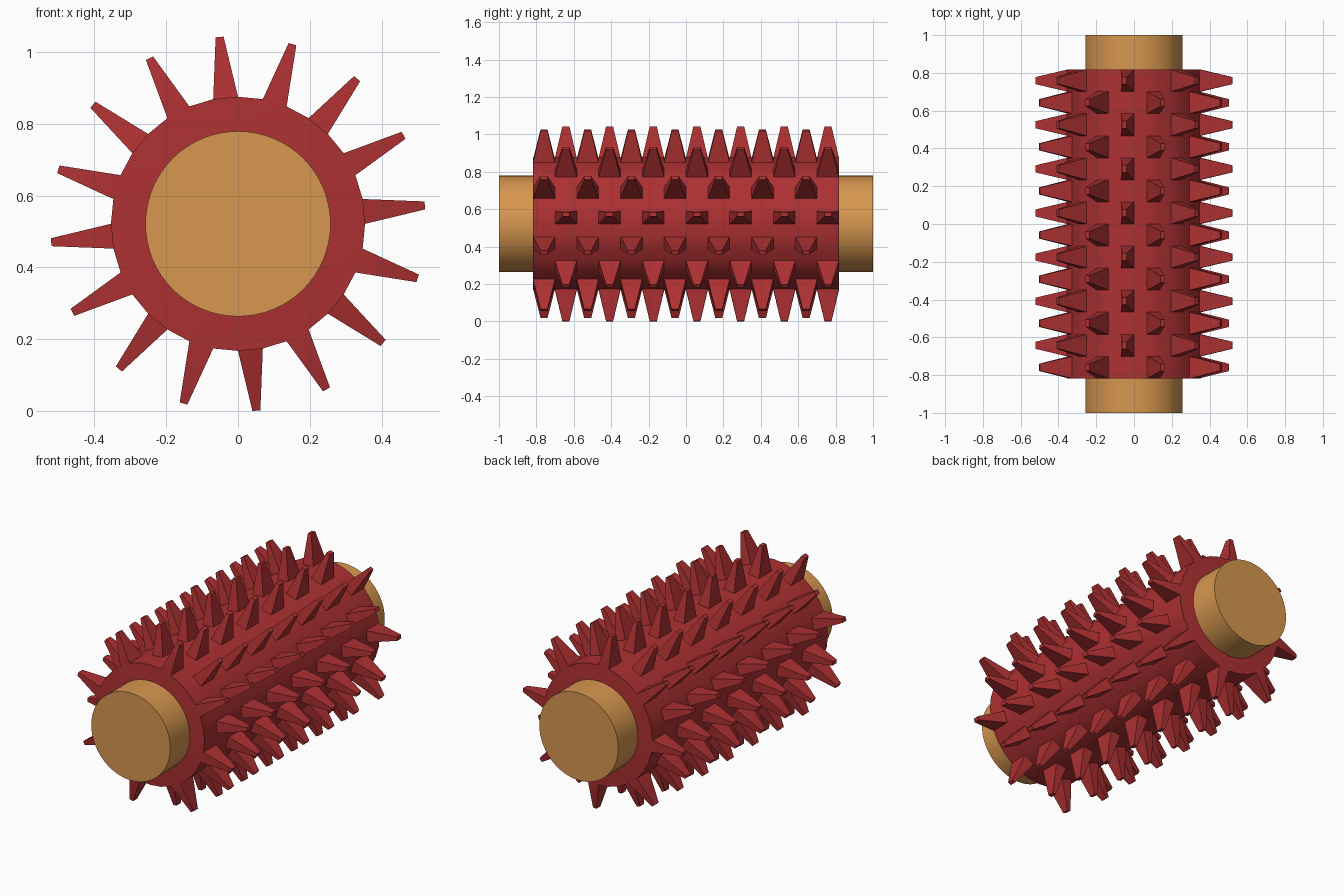
import bpy, bmesh
from math import cos, sin, tau, radians
from mathutils import Vector

if "Cube" in bpy.data.objects:
    bpy.data.objects.remove(bpy.data.objects["Cube"], do_unlink=True)

CENTRE_Z = 0.5215
SIDES, BANDS = 32, 14
DRUM_RADIUS, DRUM_HALF = 0.354, 0.8175
SPIKE_RADIUS, SPIKE_TAPER = 0.523, 0.32


def make_material(name, colour):
    mat = bpy.data.materials.new(name)
    mat.use_nodes = True
    mat.diffuse_color = (*colour, 1)
    mat.node_tree.nodes["Principled BSDF"].inputs["Base Color"].default_value = (*colour, 1)
    return mat


def add_ring(bm, radius, y, sides):
    return [bm.verts.new((radius * cos(tau * i / sides), y, radius * sin(tau * i / sides)))
            for i in range(sides)]


def tube(bm, radius, half, sides, bands):
    """Capped cylinder along y; returns its side faces keyed by (side, band)."""
    rings = [add_ring(bm, radius, -half + 2 * half * j / bands, sides)
             for j in range(bands + 1)]
    faces = {}
    for j, (a, b) in enumerate(zip(rings, rings[1:])):
        for i in range(sides):
            n = (i + 1) % sides
            faces[i, j] = bm.faces.new((a[i], b[i], b[n], a[n]))
    bm.faces.new(rings[0])
    bm.faces.new(rings[-1][::-1])
    return faces


def finish(bm, name, mat):
    bmesh.ops.recalc_face_normals(bm, faces=bm.faces)
    mesh = bpy.data.meshes.new(name)
    bm.to_mesh(mesh)
    bm.free()
    mesh.materials.append(mat)
    obj = bpy.data.objects.new(name, mesh)
    obj.location.z = CENTRE_Z
    bpy.context.collection.objects.link(obj)
    bpy.ops.object.select_all(action="DESELECT")
    obj.select_set(True)
    bpy.context.view_layer.objects.active = obj
    bpy.ops.object.shade_smooth_by_angle(angle=radians(30))


# Axle running through the drum
bm = bmesh.new()
tube(bm, 0.258, 1.0, 64, 1)
finish(bm, "axle", make_material("tan wood", (0.68, 0.31, 0.08)))

# Drum with staggered tapered spikes pulled out of every other side
bm = bmesh.new()
faces = tube(bm, DRUM_RADIUS, DRUM_HALF, SIDES, BANDS)
bases = [f for (i, j), f in faces.items() if i % 2 == 0 and (i // 2 + j) % 2 == 1]
for tip in bmesh.ops.extrude_discrete_faces(bm, faces=bases)["faces"]:
    base = tip.calc_center_median()
    outward = Vector((base.x, 0, base.z)).normalized()
    top = outward * SPIKE_RADIUS + Vector((0, base.y, 0))
    for v in tip.verts:
        v.co = top + (v.co - base) * SPIKE_TAPER
finish(bm, "spiked_drum", make_material("brick red", (0.42, 0.030, 0.032)))
